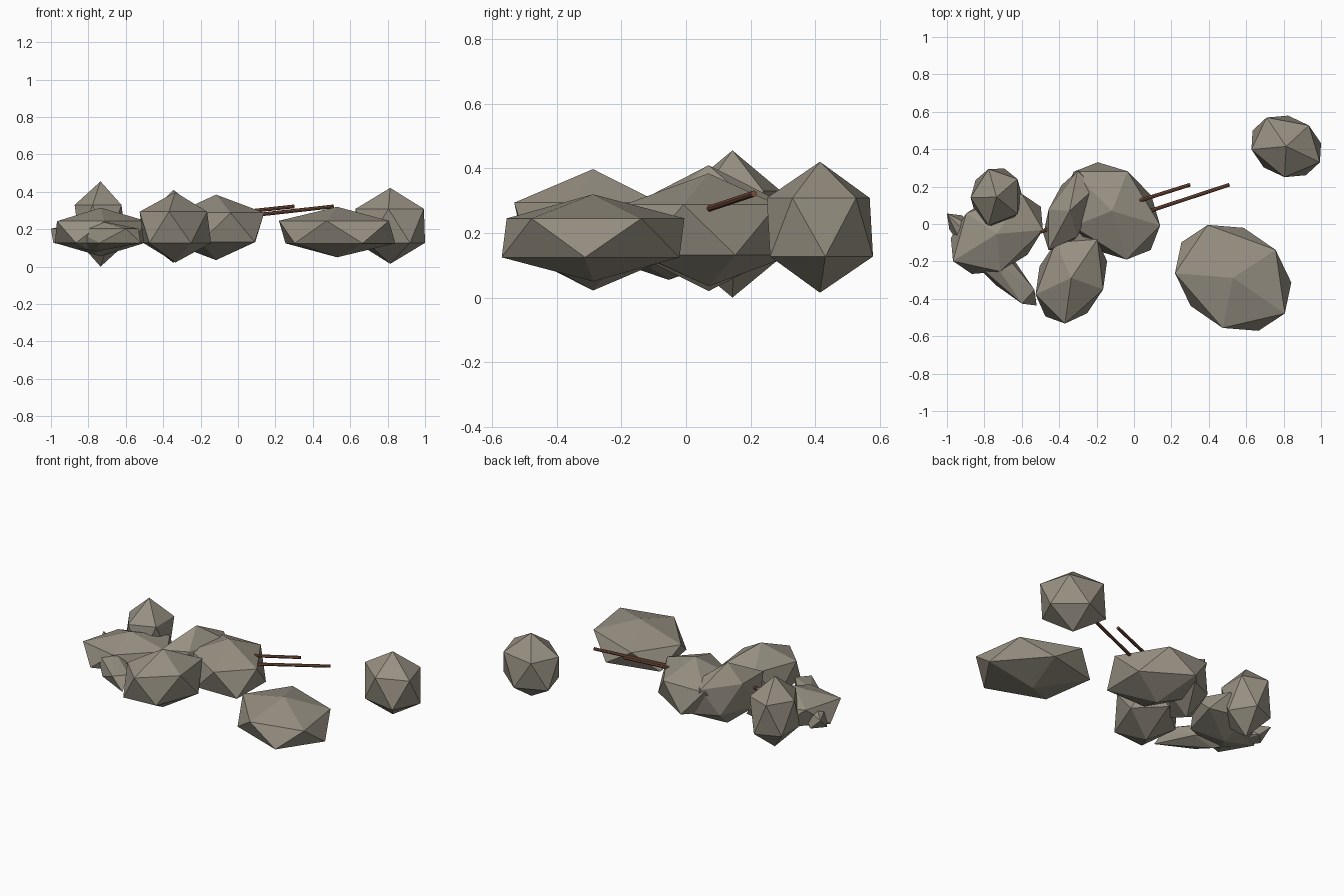
import bpy, bmesh, math
from mathutils import Vector

if "Cube" in bpy.data.objects:
    bpy.data.objects.remove(bpy.data.objects["Cube"])


def material(name, rgb):
    m = bpy.data.materials.new(name)
    m.diffuse_color = (*rgb, 1)
    m.use_nodes = True
    m.node_tree.nodes["Principled BSDF"].inputs["Base Color"].default_value = m.diffuse_color
    return m


STONE = material("stone grey", (0.31, 0.28, 0.225))
WOOD = material("brown wood", (0.20, 0.085, 0.05))


def add_object(name, bm, mat):
    bmesh.ops.recalc_face_normals(bm, faces=bm.faces)
    mesh = bpy.data.meshes.new(name)
    bm.to_mesh(mesh)
    bm.free()
    mesh.materials.append(mat)
    ob = bpy.data.objects.new(name, mesh)
    bpy.context.collection.objects.link(ob)
    return ob


def rock(name, centre, a, b, half_height):
    """Stretched icosahedron; a and b are two neighbouring upper corners
    as plan offsets from the centre, the rest follow by symmetry."""
    ring = [Vector(a), Vector(b)]
    step = 2 * math.cos(math.radians(72))
    while len(ring) < 5:
        ring.append(step * ring[-1] - ring[-2])
    c = Vector(centre)
    h = half_height
    offsets = [Vector((0, 0, h))] + [Vector((p.x, p.y, h * 0.447)) for p in ring]
    bm = bmesh.new()
    for o in offsets:
        bm.verts.new(c + o)
        bm.verts.new(c - o)
    bmesh.ops.convex_hull(bm, input=bm.verts)
    return add_object(name, bm, STONE)


def stick(name, start, end, radius=0.01):
    s, e = Vector(start), Vector(end)
    bm = bmesh.new()
    bmesh.ops.create_cone(bm, cap_ends=True, segments=8, radius1=radius,
                          radius2=radius, depth=(e - s).length)
    ob = add_object(name, bm, WOOD)
    ob.location = (s + e) / 2
    ob.rotation_euler = (e - s).to_track_quat('Z', 'Y').to_euler()


# Loose rocks on the right
rock("far_right_rock", (0.814, 0.415, 0.218), (0.18, -0.085), (0.121, 0.112), 0.203)
rock("wide_flat_rock", (0.53, -0.288, 0.185), (0.227, 0.15), (-0.136, 0.283), 0.135)

# Middle pile
rock("middle_large_rock", (-0.117, 0.07, 0.21), (0.257, -0.078), (0.082, 0.212), 0.175)
rock("middle_narrow_rock", (-0.345, 0.07, 0.215), (0.043, 0.214), (-0.112, 0.008), 0.195)
rock("middle_front_rock", (-0.335, -0.288, 0.21), (0.17, -0.062), (0.139, 0.206), 0.188)

# Left pile
rock("left_back_rock", (-0.735, 0.144, 0.228), (0.112, -0.091), (0.112, 0.096), 0.228)
rock("left_long_rock", (-0.76, -0.19, 0.165), (-0.24, 0.246), (-0.128, 0.016), 0.085)
rock("left_low_rock", (-0.733, -0.053, 0.185), (0.246, 0.021), (0.134, 0.214), 0.13)

# Sticks poking out of the pile
stick("long_stick", (-0.51, -0.045, 0.235), (0.30, 0.21, 0.322))
stick("short_stick", (-0.28, -0.05, 0.235), (0.51, 0.21, 0.322))
